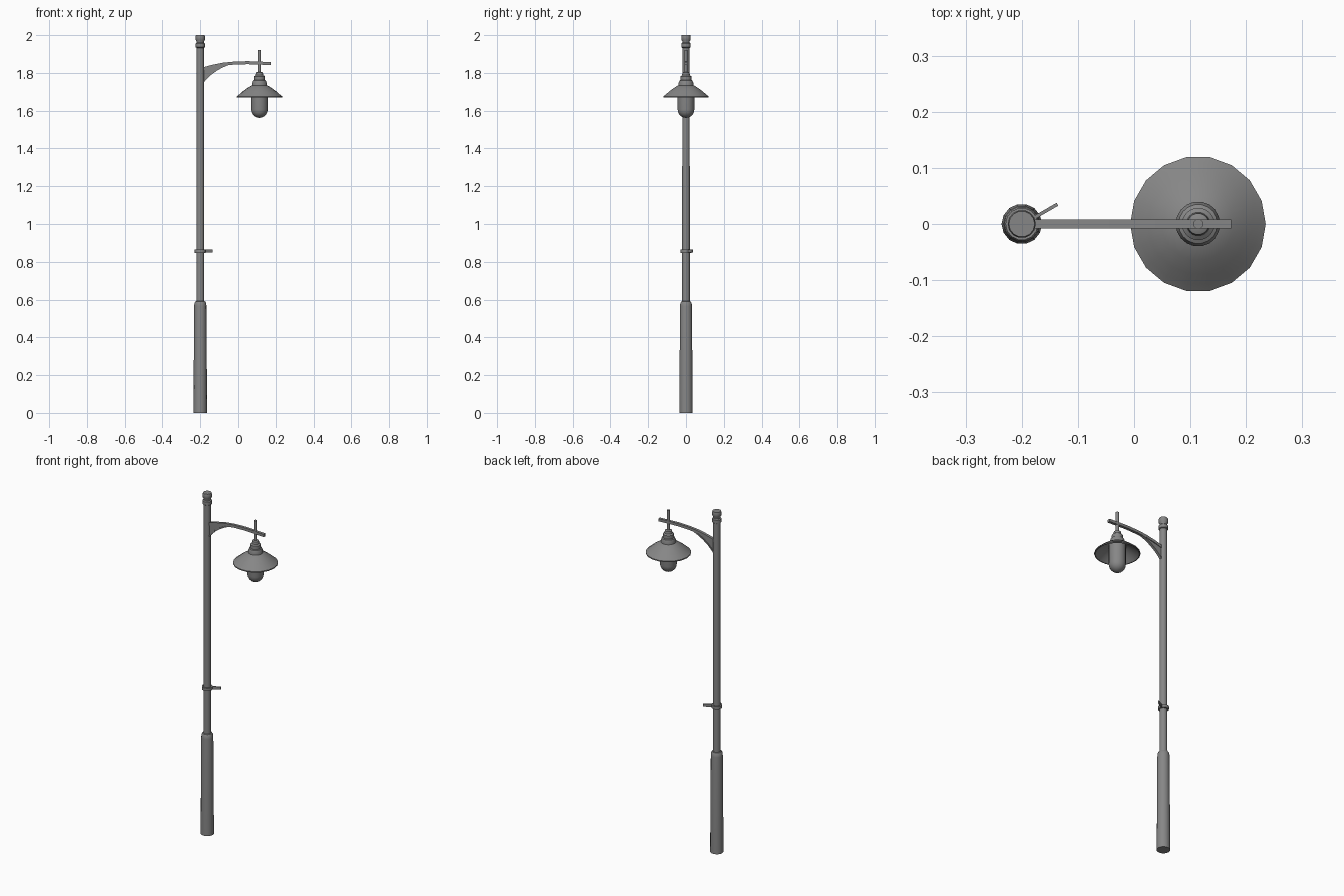
import bpy, math

if "Cube" in bpy.data.objects:
    bpy.data.objects.remove(bpy.data.objects["Cube"])

POLE_X, LAMP_X = -0.2, 0.114

# Dark grey painted metal
paint = bpy.data.materials.new("dark_grey_paint")
paint.diffuse_color = (0.24, 0.24, 0.24, 1)
paint.use_nodes = True
paint.node_tree.nodes["Principled BSDF"].inputs["Base Color"].default_value = paint.diffuse_color


def make(name, verts, faces, smooth=35):
    me = bpy.data.meshes.new(name)
    me.from_pydata(verts, [], faces)
    me.update()
    me.materials.append(paint)
    ob = bpy.data.objects.new(name, me)
    bpy.context.collection.objects.link(ob)
    bpy.ops.object.select_all(action='DESELECT')
    bpy.context.view_layer.objects.active = ob
    ob.select_set(True)
    bpy.ops.object.mode_set(mode='EDIT')
    bpy.ops.mesh.select_all(action='SELECT')
    bpy.ops.mesh.normals_make_consistent(inside=False)
    bpy.ops.object.mode_set(mode='OBJECT')
    bpy.ops.object.shade_smooth_by_angle(angle=math.radians(smooth))
    return ob


def lathe(name, x, profile, sides, closed=False):
    """Revolve (radius, z) points; caps the ends, or joins them if closed."""
    verts = [(x + r * math.cos(2 * math.pi * i / sides),
              r * math.sin(2 * math.pi * i / sides), z)
             for r, z in profile for i in range(sides)]
    n = len(profile)
    faces = []
    for k in range(n if closed else n - 1):
        a, b = k * sides, (k + 1) % n * sides
        for i in range(sides):
            j = (i + 1) % sides
            faces.append((a + i, a + j, b + j, b + i))
    if not closed:
        faces += [tuple(range(sides)), tuple(range((n - 1) * sides, n * sides))]
    return make(name, verts, faces)


def band(name, top, bottom, width):
    """Solid strip between two matching (x, z) curves, centred on y = 0."""
    verts, faces = [], []
    for (xa, za), (xb, zb) in zip(top, bottom):
        verts += [(xa, -width / 2, za), (xa, width / 2, za),
                  (xb, width / 2, zb), (xb, -width / 2, zb)]
    n = len(top)
    for k in range(n - 1):
        for i in range(4):
            j = (i + 1) % 4
            faces.append((4 * k + i, 4 * k + j, 4 * k + 4 + j, 4 * k + 4 + i))
    faces += [(0, 1, 2, 3), tuple(range(4 * n - 4, 4 * n))]
    return make(name, verts, faces)


# Post: thick base and slim shaft
lathe("post_base", POLE_X, [(0.036, 0), (0.0325, 0.565), (0.031, 0.58),
                            (0.026, 0.590), (0.019, 0.592)], 14)
lathe("post_shaft", POLE_X, [(0.021, 0.58), (0.0198, 1.95)], 14)

# Finial with collar and cap
lathe("finial", POLE_X, [(0.019, 1.932), (0.025, 1.936), (0.025, 1.955),
                         (0.020, 1.960), (0.020, 1.968), (0.025, 1.975),
                         (0.025, 1.992), (0.023, 2.0)], 14)

# Clamp ring and its small tab
lathe("clamp_ring", POLE_X, [(0.029, 0.847), (0.029, 0.864)], 14)
bpy.ops.mesh.primitive_cube_add(size=1, location=(-0.159, 0.0222, 0.856),
                                rotation=(0, 0, math.radians(30)))
tab = bpy.context.object
tab.name = "clamp_tab"
tab.scale = (0.052, 0.006, 0.016)
tab.data.materials.append(paint)

# Curved arm
arm_top = [(-0.19, 1.828), (-0.14, 1.842), (-0.08, 1.854), (-0.02, 1.860),
           (0.05, 1.862), (0.11, 1.860), (0.174, 1.857)]
band("arm", arm_top, [(x, z - 0.016) for x, z in arm_top], 0.016)

# Bracket below the arm: thin web with a curved flange
curve = [(-0.185, 1.745), (-0.168, 1.766), (-0.145, 1.788),
         (-0.115, 1.810), (-0.085, 1.827), (-0.05, 1.842)]
web_top = [(-0.185, 1.82), (-0.168, 1.826), (-0.145, 1.833),
           (-0.115, 1.84), (-0.085, 1.846), (-0.05, 1.852)]
band("bracket_web", web_top, curve, 0.008)
band("bracket_flange", [(x - 0.003, z + 0.006) for x, z in curve], curve, 0.016)

# Lamp hanger and stepped socket
lathe("hanger_rod", LAMP_X, [(0.009, 1.79), (0.009, 1.92)], 12)
lathe("socket", LAMP_X, [(0.040, 1.722), (0.040, 1.745), (0.035, 1.759),
                         (0.029, 1.762), (0.029, 1.782), (0.021, 1.788),
                         (0.019, 1.802), (0.010, 1.806)], 18)

# Hollow flared shade
outer = [(0.03, 1.737), (0.042, 1.734), (0.065, 1.720), (0.090, 1.702),
         (0.108, 1.686), (0.121, 1.676), (0.121, 1.670)]
inner = [(0.116, 1.670), (0.104, 1.681), (0.086, 1.696),
         (0.062, 1.713), (0.03, 1.728)]
lathe("shade", LAMP_X, outer + inner, 18, closed=True)

# Bulb with a domed bottom
dome = [(0.045 * math.cos(math.radians(a)), 1.607 - 0.045 * math.sin(math.radians(a)))
        for a in (0, 18, 36, 54, 72, 86)]
lathe("bulb", LAMP_X, [(0.045, 1.722)] + dome, 18)
